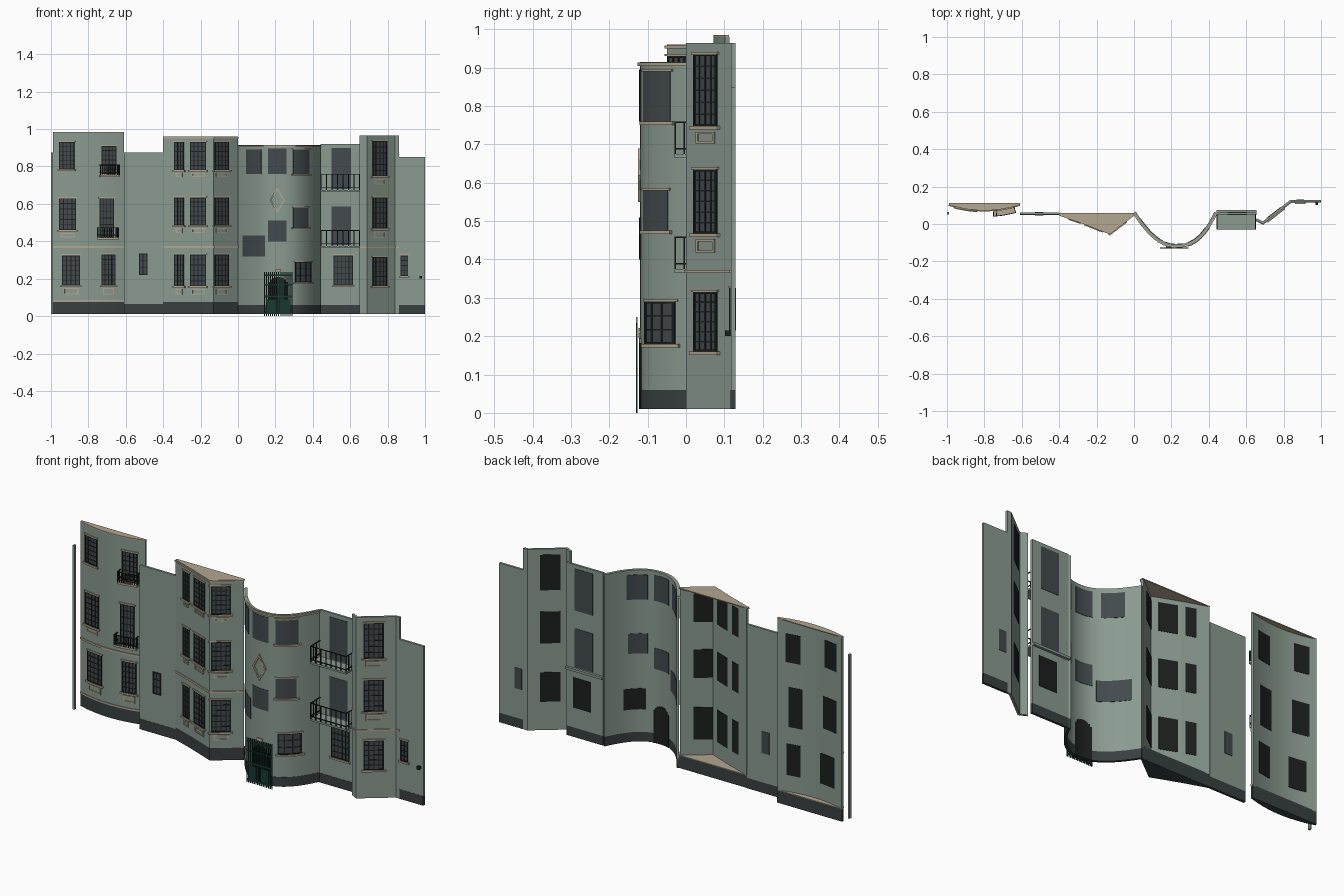
import bpy, bmesh, math
from mathutils import Vector

if "Cube" in bpy.data.objects:
    bpy.data.objects.remove(bpy.data.objects["Cube"], do_unlink=True)

COLOURS = {
    "sage_wall": (0.255, 0.325, 0.28),
    "cream_trim": (0.45, 0.385, 0.285),
    "dark_plinth": (0.04, 0.05, 0.05),
    "slate_glass": (0.055, 0.068, 0.074),
    "black_metal": (0.012, 0.014, 0.014),
    "gate_green": (0.008, 0.04, 0.03),
}
MATS = {}
for label, c in COLOURS.items():
    m = bpy.data.materials.new(label)
    m.use_nodes = True
    m.diffuse_color = (*c, 1)
    bsdf = m.node_tree.nodes["Principled BSDF"]
    bsdf.inputs["Base Color"].default_value = (*c, 1)
    bsdf.inputs["Roughness"].default_value = 0.8
    MATS[label] = m

parts = {}  # (name, material) -> bmesh


def mesh_for(name, mat):
    return parts.setdefault((name, mat), bmesh.new()) if (name, mat) not in parts else parts[(name, mat)]


def normal(a, b):
    d = b - a
    return Vector((d.y, -d.x)).normalized()


def section(path, x0, x1):
    """Points and outward normals of the plan path between two x values."""
    pts = [Vector(p) for p in path]
    segs = list(zip(pts, pts[1:]))

    def at(x):
        a, b = next((s for s in segs if s[0].x <= x <= s[1].x), segs[0] if x < pts[0].x else segs[-1])
        return a.lerp(b, (x - a.x) / (b.x - a.x)), normal(a, b)

    out = [at(x0)]
    for i in range(1, len(pts) - 1):
        if x0 + 1e-4 < pts[i].x < x1 - 1e-4:
            n0, n1 = normal(*segs[i - 1]), normal(*segs[i])
            out.append((pts[i], (n0 + n1) / (1 + n0.dot(n1))))
    out.append(at(x1))
    return out


def ribbon(name, mat, path, x0, x1, z0, z1, d0, d1):
    """Solid strip that follows a path, from depth d0 to d1 outward."""
    bm = mesh_for(name, mat)
    rings = []
    for p, n in section(path, x0, x1):
        a, b = p + n * d0, p + n * d1
        rings.append([bm.verts.new((q.x, q.y, z)) for q, z in ((a, z0), (b, z0), (b, z1), (a, z1))])
    for r, s in zip(rings, rings[1:]):
        for k in range(4):
            j = (k + 1) % 4
            bm.faces.new((r[k], r[j], s[j], s[k]))
    bm.faces.new(rings[0][::-1])
    bm.faces.new(rings[-1])


def prism(name, mat, pts, z0, z1):
    bm = mesh_for(name, mat)
    lo = [bm.verts.new((x, y, z0)) for x, y in pts]
    hi = [bm.verts.new((x, y, z1)) for x, y in pts]
    bm.faces.new(lo[::-1])
    bm.faces.new(hi)
    for i in range(len(pts)):
        j = (i + 1) % len(pts)
        bm.faces.new((lo[i], lo[j], hi[j], hi[i]))


def outline(name, mat, path, x0, x1, z0, z1, w, d0, d1):
    for a, b, c, d in ((x0, x1, z0, z0 + w), (x0, x1, z1 - w, z1),
                       (x0, x0 + w, z0, z1), (x1 - w, x1, z0, z1)):
        ribbon(name, mat, path, a, b, c, d, d0, d1)


def window(name, path, x0, x1, z0, z1, cols=4, rows=6, back="black_metal", panel=0, trim=True):
    ribbon(name + "_glass", "slate_glass", path, x0, x1, z0, z1, 0, 0.002)
    ribbon(name + "_back", back, path, x0, x1, z0, z1, -THICK - 0.002, -THICK)
    if cols:
        outline(name + "_bars", "black_metal", path, x0, x1, z0, z1, 0.005, 0.001, 0.005)
        for i in range(1, cols):
            x = x0 + (x1 - x0) * i / cols
            ribbon(name + "_bars", "black_metal", path, x - 0.002, x + 0.002, z0, z1, 0.001, 0.004)
        for i in range(1, rows):
            z = z0 + (z1 - z0) * i / rows
            ribbon(name + "_bars", "black_metal", path, x0, x1, z - 0.002, z + 0.002, 0.001, 0.004)
    if trim:
        ribbon(name + "_trim", "cream_trim", path, x0 - 0.005, x1 + 0.005, z1, z1 + 0.006, 0, 0.006)
        ribbon(name + "_trim", "cream_trim", path, x0 - 0.008, x1 + 0.008, z0 - 0.009, z0, 0, 0.01)
    if panel:
        outline(name + "_trim", "cream_trim", path, x0 + 0.008, x1 - 0.008,
                z0 - 0.015 - panel, z0 - 0.015, 0.006, 0, 0.004)


def balcony(name, path, x0, x1, z, h, depth, posts, slab):
    ribbon(name + "_slab", slab, path, x0, x1, z - 0.01, z, 0, depth)
    rail, e = name + "_railing", 0.004
    for t in (z + 0.012, z + h - e):
        ribbon(rail, "black_metal", path, x0, x1, t, t + e, depth - e, depth)
        for a in (x0, x1 - e):
            ribbon(rail, "black_metal", path, a, a + e, t, t + e, 0, depth)
    for i in range(posts + 1):
        x = x0 + (x1 - x0 - e) * i / posts
        ribbon(rail, "black_metal", path, x, x + e, z, z + h, depth - e, depth)
    for k in (0.33, 0.66):
        for a in (x0, x1 - e):
            ribbon(rail, "black_metal", path, a, a + e, z, z + h, depth * k, depth * k + e)


# Plan paths of the outer wall faces, left to right
THICK = 0.012
bow = [(-0.99 + 0.38 * i / 8, 0.072 + 0.03 * (i / 4 - 1) ** 2) for i in range(9)]
link = [(-0.61, 0.05), (-0.4, 0.05)]
bay = [(-0.4, 0.05), (-0.27, 0.005), (-0.13, -0.05), (0, 0.05)]
curve = []
for i in range(25):
    t = -math.cos(math.pi * i / 24)
    curve.append((0.22 + 0.22 * t, 0.06 - 0.18 * (1 - abs(t) ** (2 if t < 0 else 2.6))))
recess = [(0.44, 0.05), (0.655, 0.05)]
corner = [(0.65, 0.02), (0.69, 0.0), (0.84, 0.117), (0.86, 0.117)]
end = [(0.86, 0.117), (1.0, 0.117)]

# Walls and plinths
for name, path, base, top in (("bow", bow, 0.075, 0.98), ("link", link, 0.065, 0.875),
                              ("bay", bay, 0.075, 0.955), ("curve", curve, 0.06, 0.915),
                              ("recess", recess, 0.06, 0.92), ("corner", corner, 0.01, 0.965),
                              ("end", end, 0.06, 0.85)):
    xa, xb = path[0][0], path[-1][0]
    ribbon(name + "_wall", "sage_wall", path, xa, xb, base, top, -THICK, 0)
    if name in ("bow", "bay"):
        back = 0.112 if name == "bow" else 0.06
        plan = path + [(xb, back), (xa, back)]
        prism(name + "_plinth", "dark_plinth", plan, 0.01, base)
        prism(name + "_floor", "cream_trim", plan, base, base + 0.003)
        prism(name + "_roof", "cream_trim", plan, top, top + 0.005)
    elif base > 0.01:
        ribbon(name + "_plinth", "dark_plinth", path, xa, xb, 0.01, base, -THICK, 0.001)
prism("side_post", "sage_wall", [(-1, 0.05), (-0.99, 0.05), (-0.99, 0.065), (-1, 0.065)], 0.01, 0.875)

# String courses and cornices
for name, path, z, h, d in (("bow", bow, 0.365, 0.01, 0.005), ("bow", bow, 0.078, 0.008, 0.004),
                            ("bay", bay, 0.365, 0.01, 0.005), ("bay", bay, 0.95, 0.008, 0.005),
                            ("curve", curve, 0.904, 0.009, 0.007), ("corner", corner, 0.365, 0.008, 0.004)):
    ribbon(name + "_band", "cream_trim", path, path[0][0], path[-1][0], z, z + h, 0, d)

# Windows of the bowed block, with two small balconies
for x0, x1, z0, z1, panel in ((-0.955, -0.875, 0.785, 0.93, 0), (-0.955, -0.865, 0.46, 0.63, 0.025),
                              (-0.94, -0.845, 0.165, 0.325, 0.035), (-0.73, -0.65, 0.76, 0.91, 0),
                              (-0.74, -0.665, 0.42, 0.63, 0), (-0.73, -0.655, 0.165, 0.33, 0.035)):
    window("bow_window", bow, x0, x1, z0, z1, panel=panel)
balcony("upper_small_balcony", bow, -0.74, -0.64, 0.755, 0.055, 0.035, 9, "cream_trim")
balcony("lower_small_balcony", bow, -0.755, -0.645, 0.42, 0.055, 0.035, 9, "cream_trim")

# Windows of the angled bay
for x0, x1, cols in ((-0.34, -0.29, 3), (-0.255, -0.17, 4), (-0.125, -0.05, 4)):
    for z0, z1, panel in ((0.78, 0.93, 0.02), (0.485, 0.635, 0.025), (0.16, 0.33, 0.03)):
        window("bay_window", bay, x0, x1, z0, z1, cols=cols, panel=panel)

# Windows of the link and the end wall
window("link_window", link, -0.53, -0.485, 0.22, 0.335, 2, 3, "slate_glass", trim=False)
window("end_window", end, 0.868, 0.91, 0.215, 0.325, 2, 4, "slate_glass")

# Windows of the curved block
for x0, x1, z0, z1 in ((0.045, 0.125, 0.76, 0.89), (0.16, 0.26, 0.76, 0.895), (0.295, 0.38, 0.76, 0.89),
                       (0.16, 0.26, 0.4, 0.51), (0.295, 0.375, 0.475, 0.58), (0.025, 0.145, 0.32, 0.43)):
    window("curve_window", curve, x0, x1, z0, z1, 0, 0, "slate_glass", trim=x0 > 0.28)
window("curve_low_window", curve, 0.305, 0.39, 0.18, 0.29, 3, 3)

# Windows and balconies of the recessed wall
window("balcony_door", recess, 0.5, 0.605, 0.68, 0.9, 0, 0, "slate_glass", trim=False)
window("balcony_door", recess, 0.5, 0.605, 0.38, 0.585, 0, 0, "slate_glass", trim=False)
window("recess_low_window", recess, 0.51, 0.615, 0.165, 0.325, 5, 5)
for level, z in (("upper", 0.675), ("lower", 0.375)):
    balcony(level + "_balcony", recess, 0.442, 0.652, z, 0.085, 0.08, 7, "sage_wall")
prism("recess_ledge", "sage_wall", [(0.44, 0.05), (0.655, 0.05), (0.655, 0.075), (0.44, 0.075)], 0.362, 0.375)

# Windows of the corner bay
for z0, z1, panel in ((0.748, 0.935, 0.03), (0.468, 0.635, 0.035), (0.16, 0.315, 0)):
    window("corner_window", corner, 0.718, 0.795, z0, z1, cols=4, panel=panel)

# Diamond ornament on the curved wall
diamond = [(0.25, 0.62), (0.21, 0.69), (0.17, 0.62), (0.21, 0.55)]
bm = mesh_for("diamond_ornament", "cream_trim")
loops = []
for y, s in ((-0.117, 1), (-0.125, 1), (-0.125, 0.78), (-0.117, 0.78)):
    loops.append([bm.verts.new((0.21 + (x - 0.21) * s, y, 0.62 + (z - 0.62) * s)) for x, z in diamond])
for a, b in zip(loops, loops[1:] + loops[:1]):
    for i in range(4):
        j = (i + 1) % 4
        bm.faces.new((a[i], a[j], b[j], b[i]))

# Arched doorway and the gate in front of it
for i in range(10):
    x0, x1 = 0.165 + 0.01 * i, 0.175 + 0.01 * i
    top = 0.16 + 0.05 * math.sqrt(1 - ((i - 4.5) / 5) ** 2)
    ribbon("doorway", "black_metal", curve, x0, x1, 0.01, top, -THICK - 0.002, 0.003)
    ribbon("doorway_arch", "cream_trim", curve, x0, x1, top, top + 0.012, 0, 0.004)
gate = [(0.14, -0.126), (0.29, -0.126)]
for i in range(15):
    x = 0.14 + 0.146 * i / 14
    ribbon("gate_bars", "gate_green", gate, x, x + 0.005, 0.0, 0.235, 0, 0.004)
for z, h in ((0.01, 0.01), (0.1, 0.01), (0.165, 0.006), (0.215, 0.008)):
    ribbon("gate_rails", "gate_green", gate, 0.14, 0.29, z, z + h, 0, 0.004)
for x in (0.155, 0.225):
    ribbon("gate_panels", "gate_green", gate, x, x + 0.05, 0.02, 0.09, 0, 0.003)
ribbon("gate_crest", "cream_trim", gate, 0.2, 0.23, 0.235, 0.25, 0, 0.004)

# Small lamp on the end wall
ribbon("wall_lamp", "black_metal", end, 0.97, 0.985, 0.2, 0.215, 0, 0.015)

# Turn every part into an object
for (name, mat), bm in parts.items():
    bmesh.ops.recalc_face_normals(bm, faces=bm.faces)
    me = bpy.data.meshes.new(name)
    bm.to_mesh(me)
    bm.free()
    me.materials.append(MATS[mat])
    ob = bpy.data.objects.new(name, me)
    bpy.context.collection.objects.link(ob)
    if name.startswith(("curve_", "bow_wall", "bow_band")):
        bpy.ops.object.select_all(action="DESELECT")
        ob.select_set(True)
        bpy.context.view_layer.objects.active = ob
        bpy.ops.object.shade_smooth_by_angle(angle=math.radians(30))
